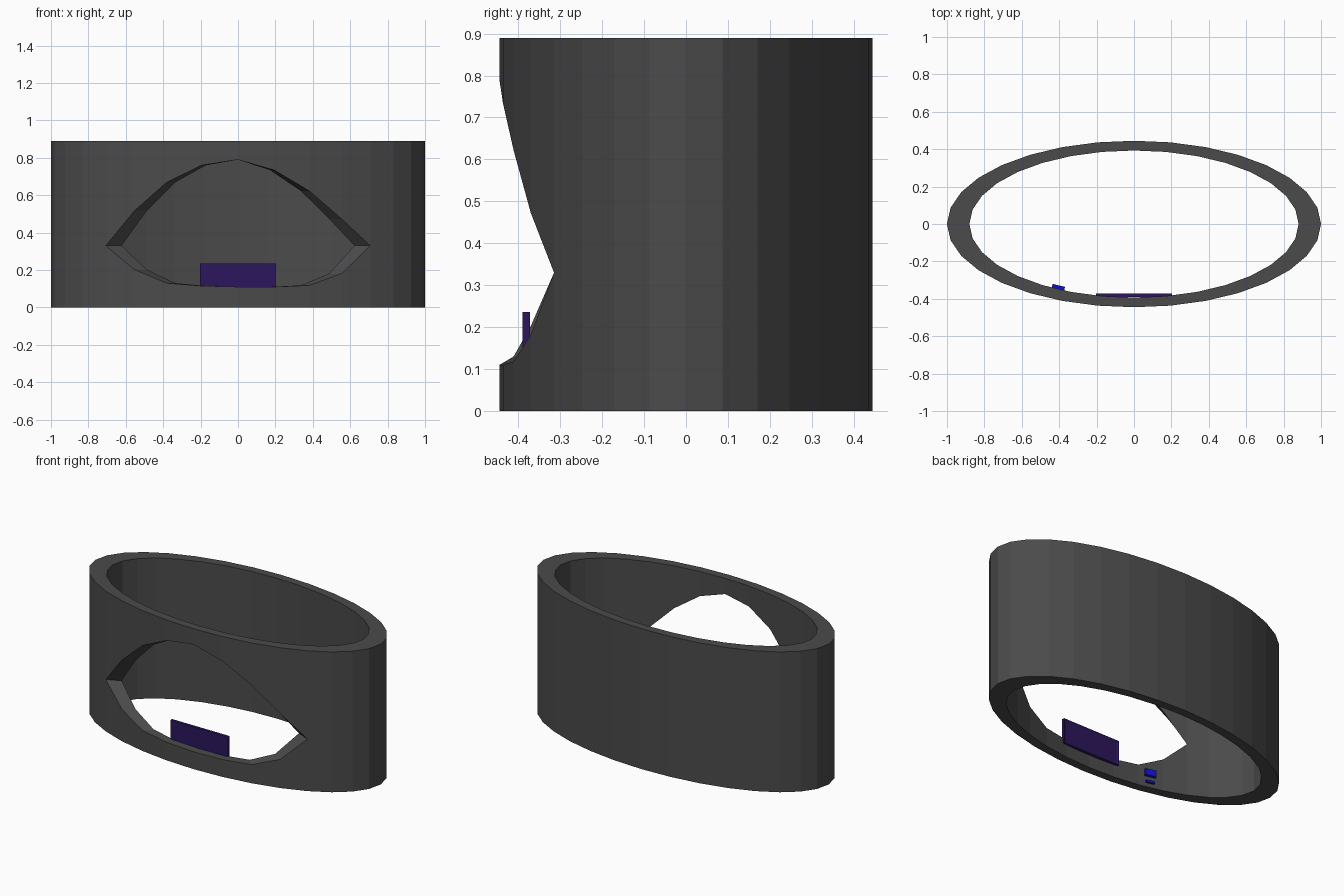
import bpy, bmesh, math
from mathutils import Matrix

if "Cube" in bpy.data.objects:
    bpy.data.objects.remove(bpy.data.objects["Cube"])

SIDES, HEIGHT, CORNER = 32, 0.89, 0.33
OUTER, INNER = (1.0, 0.445), (0.88, 0.393)
# Opening heights per column, left corner to right corner
UPPER = [CORNER, 0.515, 0.668, 0.76, 0.79, 0.734, 0.622, 0.472, CORNER]
LOWER = [CORNER, 0.203, 0.13, 0.115, 0.11, 0.11, 0.118, 0.182, CORNER]
FIRST = 20  # column of the left corner


def material(name, color):
    m = bpy.data.materials.new(name)
    m.diffuse_color = (*color, 1)
    m.use_nodes = True
    m.node_tree.nodes["Principled BSDF"].inputs["Base Color"].default_value = m.diffuse_color
    return m


def finish(bm, name, mat):
    bmesh.ops.remove_doubles(bm, verts=bm.verts, dist=1e-5)
    bmesh.ops.recalc_face_normals(bm, faces=bm.faces)
    me = bpy.data.meshes.new(name)
    bm.to_mesh(me)
    bm.free()
    me.materials.append(mat)
    ob = bpy.data.objects.new(name, me)
    bpy.context.collection.objects.link(ob)
    return ob


def box(name, size, loc, mat, turn=0, recess=0):
    bm = bmesh.new()
    bmesh.ops.create_cube(bm, size=1)
    bmesh.ops.scale(bm, vec=size, verts=bm.verts)
    if recess:  # sunken panel on the back face
        back = [f for f in bm.faces if f.normal.y > 0.9]
        bmesh.ops.inset_region(bm, faces=back, thickness=recess)
        for v in back[0].verts:
            v.co.y -= 0.006
    bmesh.ops.transform(bm, verts=bm.verts,
                        matrix=Matrix.Translation(loc) @ Matrix.Rotation(turn, 4, 'Z'))
    return finish(bm, name, mat)


# Elliptical shell with an eye-shaped opening at the front
def shell(mat):
    bm = bmesh.new()

    def levels(i):
        k = i % SIDES - FIRST
        if 0 <= k < len(UPPER):
            return LOWER[k], UPPER[k]
        return CORNER, CORNER

    def point(i, radii, z):
        a = math.tau * i / SIDES
        return bm.verts.new((radii[0] * math.cos(a), radii[1] * math.sin(a), z))

    def quad(i, r0, z0, r1, z1):
        bm.faces.new([point(i, r0, z0[0]), point(i + 1, r0, z0[1]),
                      point(i + 1, r1, z1[1]), point(i, r1, z1[0])])

    for i in range(SIDES):
        lo, hi = zip(levels(i), levels(i + 1))
        bottom, top = (0, 0), (HEIGHT, HEIGHT)
        pair = list(zip(levels(i), levels(i + 1)))
        lo, hi = pair[0], pair[1]
        for radii in (OUTER, INNER):
            quad(i, radii, bottom, radii, lo)
            quad(i, radii, hi, radii, top)
        quad(i, OUTER, bottom, INNER, bottom)
        quad(i, OUTER, top, INNER, top)
        if lo != hi:  # rim of the opening
            quad(i, OUTER, lo, INNER, lo)
            quad(i, OUTER, hi, INNER, hi)
    return finish(bm, "shell", mat)


grey = material("dark_grey", (0.07, 0.07, 0.07))
purple = material("purple", (0.025, 0.008, 0.11))
blue = material("blue", (0.005, 0.005, 0.6))

shell(grey)
# Display panel behind the opening
box("display", (0.404, 0.018, 0.158), (0, -0.381, 0.157), purple, recess=0.02)
# Two small buttons on the inside wall
tilt = math.radians(-13)
box("large_button", (0.068, 0.02, 0.04), (-0.404, -0.338, 0.087), blue, tilt)
box("small_button", (0.055, 0.016, 0.014), (-0.405, -0.342, 0.032), blue, tilt)
